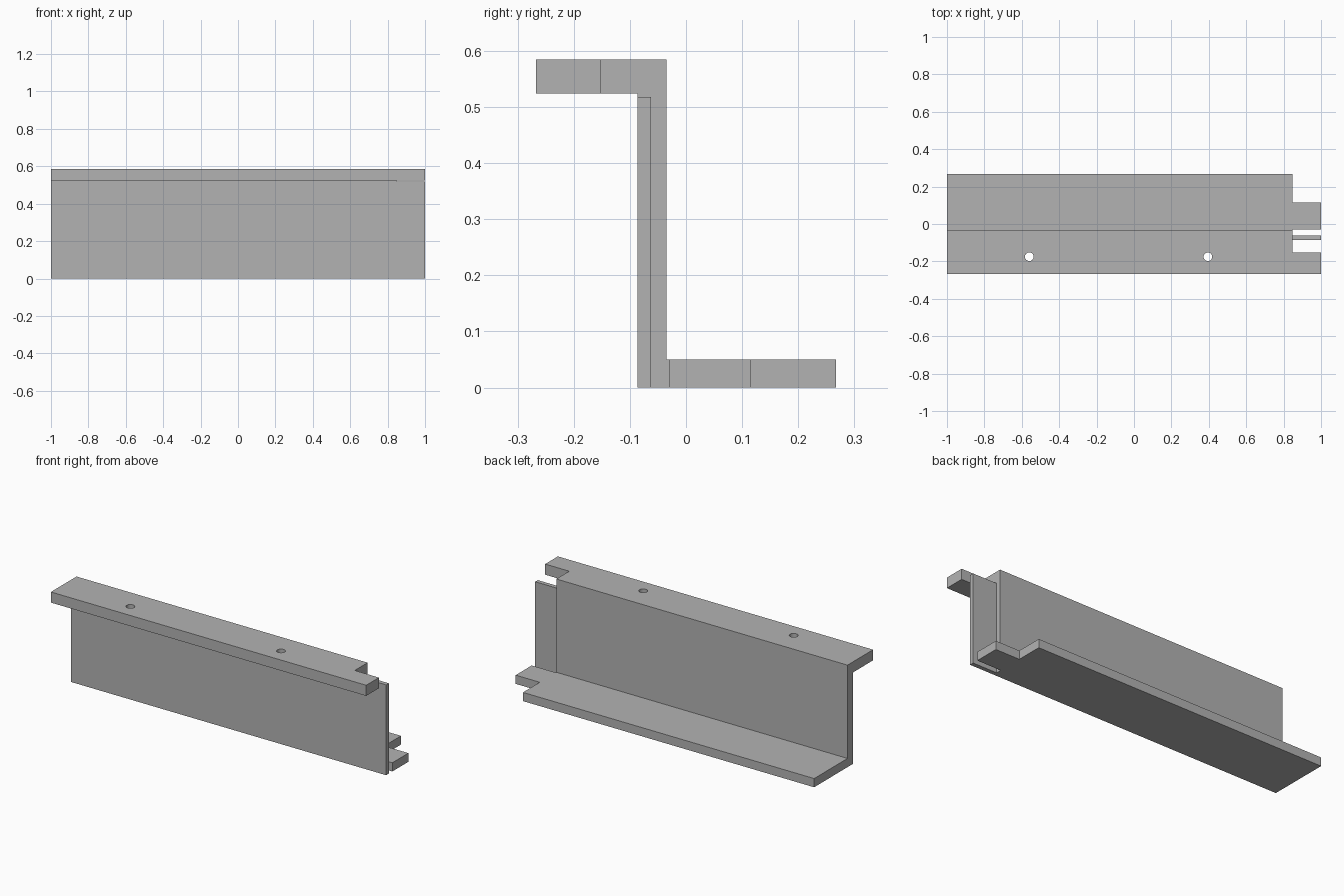
import bpy
import bmesh

default = bpy.data.objects.get("Cube")
if default:
    bpy.data.objects.remove(default, do_unlink=True)

grey = bpy.data.materials.new("plain grey")
grey.use_nodes = True
colour = (0.45, 0.45, 0.45, 1)
grey.diffuse_color = colour
grey.node_tree.nodes["Principled BSDF"].inputs["Base Color"].default_value = colour


def extrude_profile(name, profile, x0, x1):
    """Extrude a (y, z) outline along x."""
    bm = bmesh.new()
    face = bm.faces.new([bm.verts.new((x0, y, z)) for y, z in profile])
    out = bmesh.ops.extrude_face_region(bm, geom=[face])
    verts = [g for g in out["geom"] if isinstance(g, bmesh.types.BMVert)]
    bmesh.ops.translate(bm, verts=verts, vec=(x1 - x0, 0, 0))
    bmesh.ops.recalc_face_normals(bm, faces=bm.faces)
    mesh = bpy.data.meshes.new(name)
    bm.to_mesh(mesh)
    bm.free()
    mesh.materials.append(grey)
    obj = bpy.data.objects.new(name, mesh)
    bpy.context.collection.objects.link(obj)
    return obj


def cut(target, cutter):
    """Subtract a cutter and remove it."""
    cutter.hide_render = True
    mod = target.modifiers.new("cut", "BOOLEAN")
    mod.operation = "DIFFERENCE"
    mod.solver = "EXACT"
    mod.object = cutter
    bpy.context.view_layer.objects.active = target
    bpy.ops.object.modifier_apply(modifier=mod.name)
    bpy.data.objects.remove(cutter, do_unlink=True)


# Z-section beam: top flange forward, web, bottom flange backward
front, web_front, web_back, back = -0.267, -0.086, -0.035, 0.267
lip, under, top = 0.05, 0.524, 0.585
beam = extrude_profile("z_beam", [
    (web_front, 0), (back, 0), (back, lip), (web_back, lip),
    (web_back, top), (front, top), (front, under), (web_front, under)], -1, 1)

# End notches: flange corner and web top, slot behind the web, rear corner
for y0, y1, z0, z1 in [(-0.152, 0.1, 0.518, 0.8),
                       (-0.062, -0.03, -0.1, 0.55),
                       (0.115, 0.4, -0.1, 0.2)]:
    notch = extrude_profile("notch_cutter",
                            [(y0, z0), (y1, z0), (y1, z1), (y0, z1)], 0.847, 1.2)
    cut(beam, notch)

# Bolt holes through the top flange
for x in (-0.56, 0.395):
    bpy.ops.mesh.primitive_cylinder_add(vertices=32, radius=0.023, depth=0.3,
                                        location=(x, -0.175, top))
    hole = bpy.context.object
    hole.data.materials.append(grey)
    cut(beam, hole)

# Smooth hole walls, crisp edges elsewhere
bpy.ops.object.select_all(action="DESELECT")
beam.select_set(True)
bpy.context.view_layer.objects.active = beam
bpy.ops.object.shade_smooth_by_angle()
